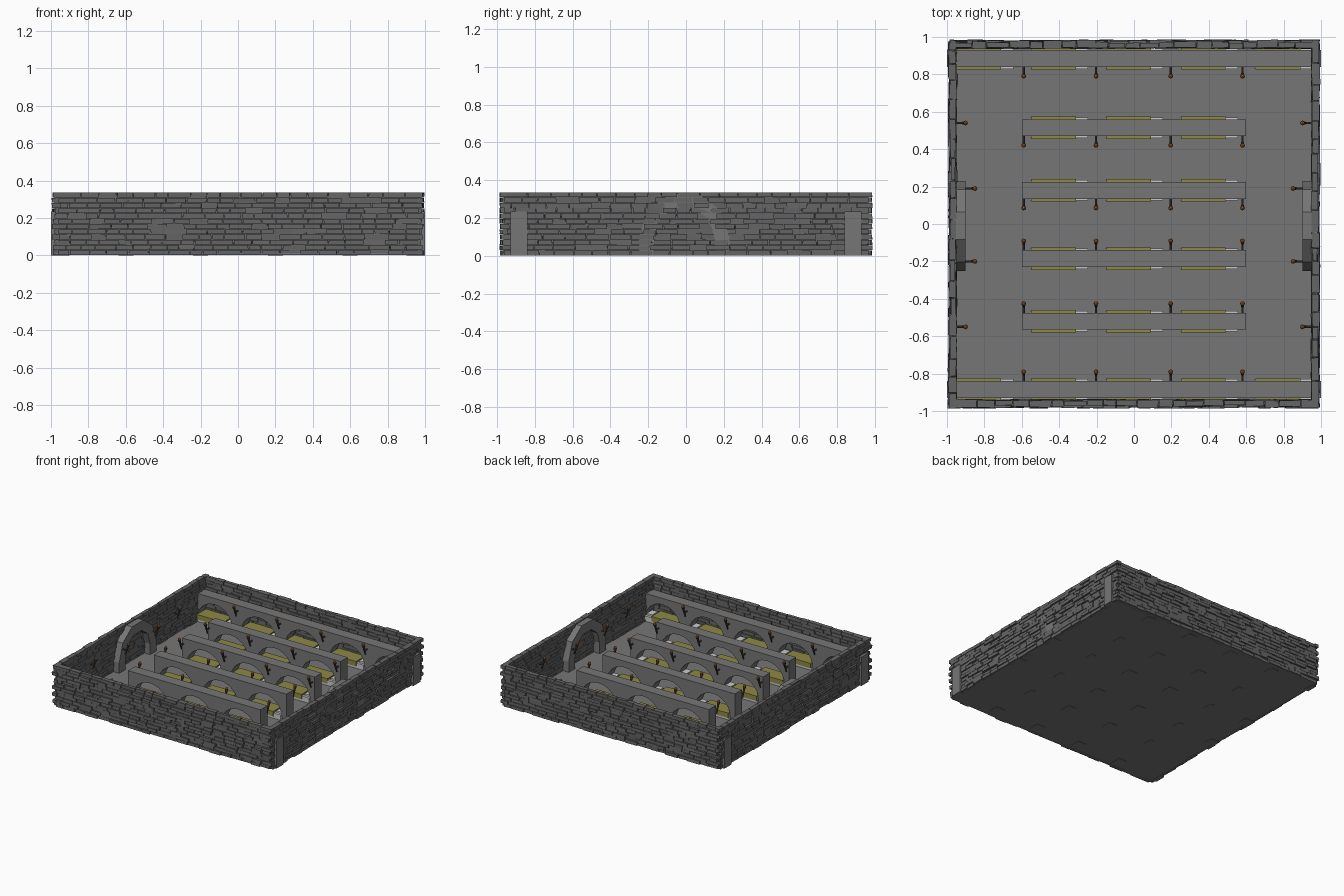
import bpy, bmesh, math, random
from mathutils import Matrix, Vector

if "Cube" in bpy.data.objects:
    bpy.data.objects.remove(bpy.data.objects["Cube"])

random.seed(4)


def material(name, rgb):
    m = bpy.data.materials.new(name)
    m.diffuse_color = (*rgb, 1)
    m.use_nodes = True
    m.node_tree.nodes["Principled BSDF"].inputs["Base Color"].default_value = m.diffuse_color
    return m


STONE = material("stone", (0.18, 0.18, 0.18))
BRICK = material("brick_stone", (0.13, 0.13, 0.13))
CLOTH = material("blanket_cloth", (0.27, 0.25, 0.06))
LINEN = material("linen", (0.6, 0.6, 0.58))
WOOD = material("torch_wood", (0.08, 0.06, 0.05))
FLAME = material("ember", (0.6, 0.17, 0.03))


def finish(bm, name, mat):
    bmesh.ops.recalc_face_normals(bm, faces=bm.faces)
    me = bpy.data.meshes.new(name)
    bm.to_mesh(me)
    bm.free()
    ob = bpy.data.objects.new(name, me)
    me.materials.append(mat)
    bpy.context.collection.objects.link(ob)
    return ob


def add_box(bm, x0, x1, y0, y1, z0, z1):
    m = Matrix.Translation(((x0 + x1) / 2, (y0 + y1) / 2, (z0 + z1) / 2))
    m = m @ Matrix.Diagonal((x1 - x0, y1 - y0, z1 - z0, 1))
    return bmesh.ops.create_cube(bm, size=1, matrix=m)["verts"]


def add_rod(bm, a, b, r0, r1, sides=8):
    a, b = Vector(a), Vector(b)
    d = b - a
    m = Matrix.Translation((a + b) / 2) @ d.to_track_quat('Z', 'Y').to_matrix().to_4x4()
    bmesh.ops.create_cone(bm, cap_ends=True, segments=sides, radius1=r0,
                          radius2=r1, depth=d.length, matrix=m)


def extrude_profile(bm, pts, vec):
    face = bm.faces.new([bm.verts.new(p) for p in pts])
    res = bmesh.ops.extrude_face_region(bm, geom=[face], use_keep_orig=True)
    bmesh.ops.translate(bm, vec=vec,
                        verts=[v for v in res["geom"] if isinstance(v, bmesh.types.BMVert)])


def arc(c, z, rx, rz, n):
    return [(c + rx * math.cos(math.pi * (1 - i / n)),
             z + rz * math.sin(math.pi * i / n)) for i in range(n + 1)]


# Floor slab
bm = bmesh.new()
add_box(bm, -0.97, 0.97, -0.97, 0.97, 0.002, 0.012)
finish(bm, "floor", STONE)

# Brick walls: staggered rows of irregular blocks
ROWS, ROW_H = 12, 0.028


def brick_wall(name, angle, inner):
    bm = bmesh.new()
    rot = Matrix.Rotation(angle, 4, 'Z')
    for r in range(ROWS):
        x = -0.985 + (0.0 if r % 2 else 0.02)
        end = 0.985 - (0.0 if r % 2 else 0.02)
        while x < end - 0.02:
            w = min(random.uniform(0.065, 0.125), end - x)
            out = random.uniform(-0.006, 0.012)
            vs = add_box(bm, x, x + w - 0.004, inner + random.uniform(-0.004, 0.006),
                         inner + 0.033 + out, r * ROW_H + 0.002, (r + 1) * ROW_H - 0.0005)
            for v in vs:
                v.co += Vector([random.uniform(-0.002, 0.002) for _ in range(2)] + [0])
            bmesh.ops.rotate(bm, verts=vs, cent=(0, 0, 0), matrix=rot)
            x += w
    # thin mortar core behind the joints
    vs = add_box(bm, -0.965, 0.965, inner + 0.012, inner + 0.022, 0.002, 0.325)
    bmesh.ops.rotate(bm, verts=vs, cent=(0, 0, 0), matrix=rot)
    finish(bm, name, BRICK)


brick_wall("back_wall", 0, 0.94)
brick_wall("left_wall", math.pi / 2, 0.95)
brick_wall("front_wall", math.pi, 0.94)
brick_wall("right_wall", -math.pi / 2, 0.95)


# Arcades: a row of arches cut into a slab profile, then extruded
def arcade(name, y, bays):
    bm = bmesh.new()
    for i in range(bays):
        c = (i - (bays - 1) / 2) * 0.4
        pts = [(c - 0.2, 0), *[(c - 0.16, 0)], *arc(c, 0.03, 0.16, 0.155, 12),
               (c + 0.16, 0), (c + 0.2, 0), (c + 0.2, 0.235), (c - 0.2, 0.235)]
        extrude_profile(bm, [(px, y - 0.045, pz) for px, pz in pts], (0, 0.09, 0))
    # weld bays and drop the hidden faces between them
    bmesh.ops.remove_doubles(bm, verts=bm.verts, dist=0.0005)
    half = bays * 0.2
    inside = [f for f in bm.faces if abs(f.normal.x) > 0.99
              and abs(abs(f.calc_center_median().x) - half) > 0.01
              and abs(f.calc_center_median().z - 0.1175) < 0.001]
    bmesh.ops.delete(bm, geom=inside, context='FACES_ONLY')
    finish(bm, name, STONE)

    # Beds inside the arches: linen mattress with hanging blanket
    bed, cloth = bmesh.new(), bmesh.new()
    for i in range(bays):
        c = (i - (bays - 1) / 2) * 0.4
        add_box(bed, c - 0.155, c + 0.155, y - 0.055, y + 0.055, 0.012, 0.055)
        add_box(bed, c + 0.1, c + 0.15, y - 0.035, y + 0.035, 0.055, 0.07)
        add_box(cloth, c - 0.15, c + 0.09, y - 0.06, y + 0.06, 0.03, 0.07)
    finish(bed, name + "_mattresses", LINEN)
    finish(cloth, name + "_blankets", CLOTH)


LINES = [("back_arcade", 0.885, 5), ("arcade_a", 0.515, 3), ("arcade_b", 0.18, 3),
         ("arcade_c", -0.185, 3), ("arcade_d", -0.52, 3), ("front_arcade", -0.885, 5)]
for line in LINES:
    arcade(*line)

# Arched door surrounds on the left and right walls
for side, sx in (("left", -1), ("right", 1)):
    bm = bmesh.new()
    outer = [(-0.25, 0), *arc(-0.01, 0.1, 0.24, 0.24, 5), (0.23, 0)]
    inner = [(0.15, 0), *reversed(arc(-0.01, 0.1, 0.16, 0.16, 5)), (-0.17, 0)]
    extrude_profile(bm, [(sx * 0.9, py, pz) for py, pz in outer + inner], (sx * 0.082, 0, 0))
    finish(bm, side + "_door_surround", STONE)

# Torches: wall bracket, tilted shaft and ember head
wood, fire = bmesh.new(), bmesh.new()


def torch(x, y, dx, dy):
    def at(d, z):
        return (x + dx * d, y + dy * d, z)
    add_rod(wood, at(0, 0.19), at(0.034, 0.19), 0.006, 0.006)
    add_rod(wood, at(0.022, 0.155), at(0.048, 0.235), 0.005, 0.009)
    add_rod(wood, at(0.045, 0.226), at(0.05, 0.242), 0.011, 0.013)
    bmesh.ops.create_icosphere(fire, subdivisions=1, radius=0.012,
                               matrix=Matrix.Translation(at(0.05, 0.248)))


for name, y, bays in LINES:
    s = -1 if y > 0 else 1
    for x in (-0.59, -0.203, 0.196, 0.58):
        torch(x, y + s * 0.045, 0, s)
for sx in (-1, 1):
    for y in (0.54, -0.55):
        torch(sx * 0.95, y, -sx, 0)
    for y in (0.19, -0.2):
        torch(sx * 0.9, y, -sx, 0)
finish(wood, "torch_shafts", WOOD)
finish(fire, "torch_embers", FLAME)
